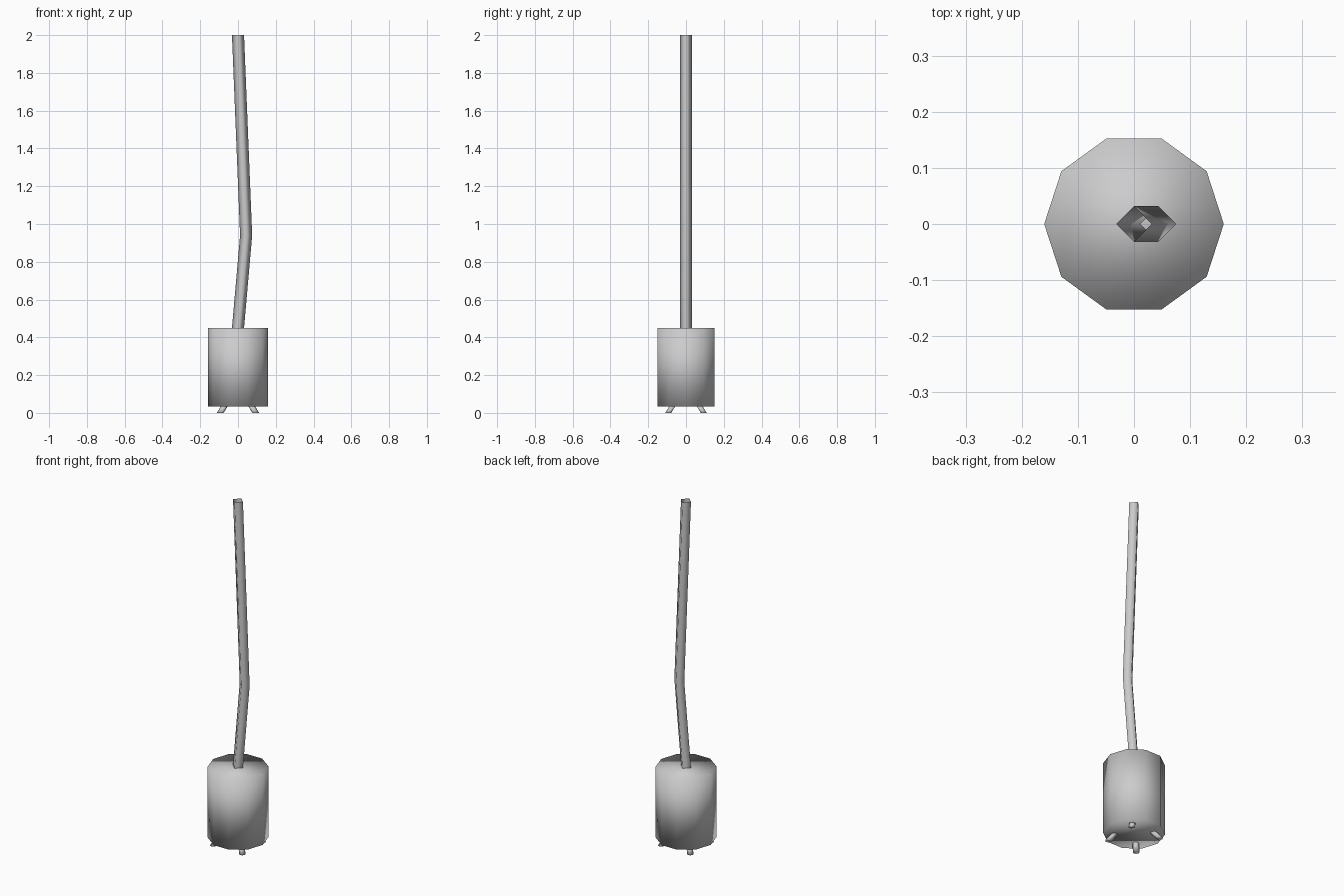
import bpy, bmesh
from math import cos, sin, pi

if "Cube" in bpy.data.objects:
    bpy.data.objects.remove(bpy.data.objects["Cube"])


def loft(name, rings, sides, caps=True):
    """Skin horizontal polygon rings (x, y, z, radius); smooth shaded."""
    bm = bmesh.new()
    loops = [[bm.verts.new((x + r * cos(2 * pi * i / sides),
                            y + r * sin(2 * pi * i / sides), z))
              for i in range(sides)] for x, y, z, r in rings]
    for a, b in zip(loops, loops[1:]):
        for i in range(sides):
            j = (i + 1) % sides
            bm.faces.new((a[i], a[j], b[j], b[i]))
    if caps:
        bm.faces.new(loops[0][::-1])
        bm.faces.new(loops[-1])
    for f in bm.faces:
        f.smooth = True
    mesh = bpy.data.meshes.new(name)
    bm.to_mesh(mesh)
    bm.free()
    obj = bpy.data.objects.new(name, mesh)
    bpy.context.collection.objects.link(obj)
    return obj


# Ten-sided drum base
loft("base_drum", [(0, 0, 0.035, 0.16), (0, 0, 0.45, 0.16)], 10)

# Bent four-sided pole, open at the ends
loft("bent_pole", [(0, 0, 0.45, 0.032), (0.043, 0, 0.94, 0.032),
                   (0, 0, 2.0, 0.032)], 4, caps=False)

# Four short splayed feet
for sx, x_name in ((-1, "left"), (1, "right")):
    for sy, y_name in ((-1, "front"), (1, "back")):
        loft(f"{y_name}_{x_name}_foot",
             [(sx * 0.094, sy * 0.094, 0, 0.018),
              (sx * 0.072, sy * 0.072, 0.036, 0.018)], 6)
